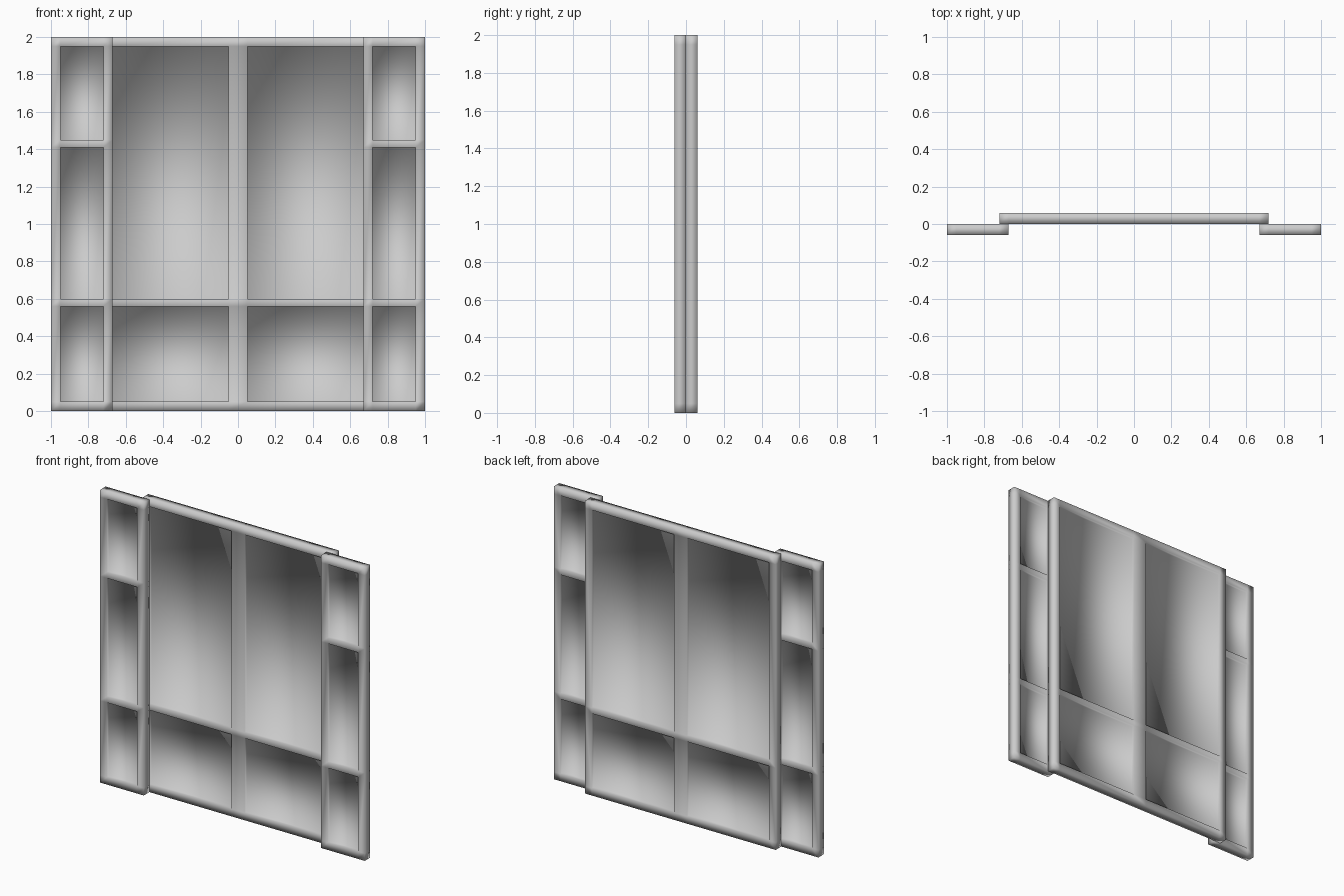
import bpy, bmesh

if "Cube" in bpy.data.objects:
    bpy.data.objects.remove(bpy.data.objects["Cube"])

RECESS = 0.022  # depth of the panes below each frame face


def window_leaf(name, xs, zs, y0, y1):
    """Framed leaf: odd/odd grid cells become recessed panes on both sides."""
    bm = bmesh.new()

    def quad(*pts):
        bm.faces.new([bm.verts.new(p) for p in pts])

    for y, depth in ((y0, RECESS), (y1, -RECESS)):
        for i, (a, b) in enumerate(zip(xs, xs[1:])):
            for j, (c, d) in enumerate(zip(zs, zs[1:])):
                ring = [(a, c), (b, c), (b, d), (a, d)]
                if i % 2 and j % 2:
                    # sunken pane with its four reveals
                    quad(*[(x, y + depth, z) for x, z in ring])
                    for p, q in zip(ring, ring[1:] + ring[:1]):
                        quad((p[0], y, p[1]), (q[0], y, q[1]),
                             (q[0], y + depth, q[1]), (p[0], y + depth, p[1]))
                else:
                    quad(*[(x, y, z) for x, z in ring])
    # outer edges of the leaf
    for a, b in zip(xs, xs[1:]):
        for z in (zs[0], zs[-1]):
            quad((a, y0, z), (b, y0, z), (b, y1, z), (a, y1, z))
    for c, d in zip(zs, zs[1:]):
        for x in (xs[0], xs[-1]):
            quad((x, y0, c), (x, y0, d), (x, y1, d), (x, y1, c))

    bmesh.ops.remove_doubles(bm, verts=bm.verts, dist=1e-5)
    bmesh.ops.recalc_face_normals(bm, faces=bm.faces)
    for f in bm.faces:
        f.smooth = True
    mesh = bpy.data.meshes.new(name)
    bm.to_mesh(mesh)
    bm.free()
    obj = bpy.data.objects.new(name, mesh)
    bpy.context.collection.objects.link(obj)
    return obj


# narrow side leaves, in front
side_x = [-1.0, -0.95, -0.72, -0.67]
side_z = [0, 0.05, 0.56, 0.60, 1.41, 1.45, 1.95, 2.0]
window_leaf("left_side_leaf", side_x, side_z, -0.06, -0.001)
window_leaf("right_side_leaf", [-x for x in reversed(side_x)], side_z, -0.06, -0.001)

# wide centre leaf, behind
window_leaf("centre_leaf", [-0.72, -0.67, -0.05, 0.05, 0.67, 0.72],
            [0, 0.05, 0.56, 0.60, 1.95, 2.0], 0.001, 0.06)
